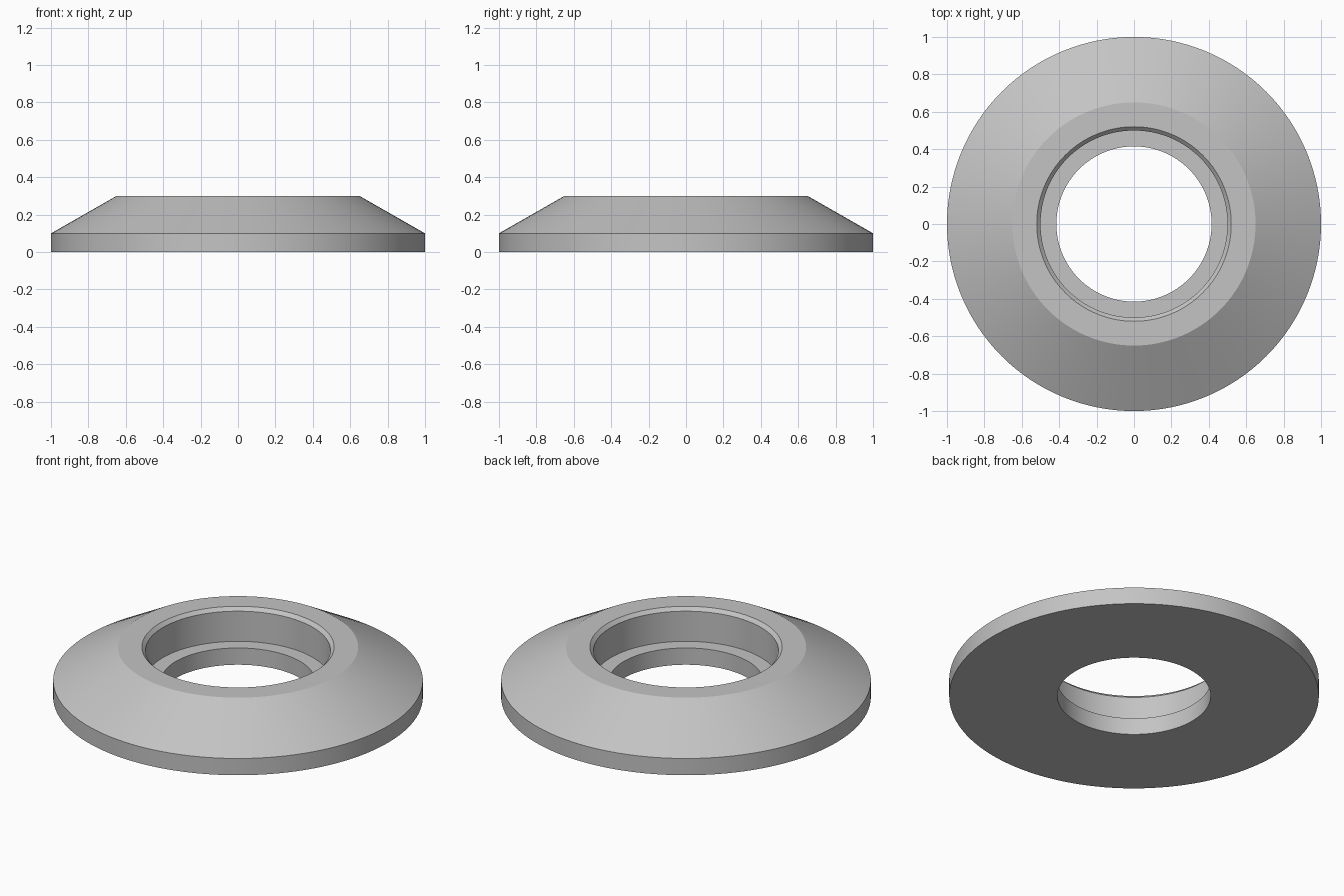
import bpy
import bmesh
import math

cube = bpy.data.objects.get("Cube")
if cube:
    bpy.data.objects.remove(cube, do_unlink=True)

SEGMENTS = 128

# Plain grey material
grey = bpy.data.materials.new("light_grey")
grey.use_nodes = True
colour = (0.55, 0.55, 0.55, 1)
grey.diffuse_color = colour
grey.node_tree.nodes["Principled BSDF"].inputs["Base Color"].default_value = colour

# Closed cross-section (radius, height): rim, slope, top land, chamfer, bore, ledge, hole
profile = [
    (1.0, 0.0), (1.0, 0.1), (0.65, 0.3), (0.52, 0.3),
    (0.5, 0.28), (0.5, 0.1), (0.415, 0.1), (0.415, 0.0),
]

# Revolve the cross-section into a ring
bm = bmesh.new()
verts = [bm.verts.new((r, 0, z)) for r, z in profile]
edges = [bm.edges.new((v, verts[i - 1])) for i, v in enumerate(verts)]
bmesh.ops.spin(bm, geom=verts + edges, cent=(0, 0, 0), axis=(0, 0, 1),
               angle=math.tau, steps=SEGMENTS, use_merge=False)
bmesh.ops.remove_doubles(bm, verts=bm.verts, dist=0.0001)
bmesh.ops.recalc_face_normals(bm, faces=bm.faces)

mesh = bpy.data.meshes.new("stepped_ring")
bm.to_mesh(mesh)
bm.free()
mesh.materials.append(grey)
ring = bpy.data.objects.new("stepped_ring", mesh)
bpy.context.collection.objects.link(ring)

# Smooth round walls, crisp edges between surfaces
bpy.ops.object.select_all(action="DESELECT")
ring.select_set(True)
bpy.context.view_layer.objects.active = ring
bpy.ops.object.shade_smooth_by_angle(angle=math.radians(20))
